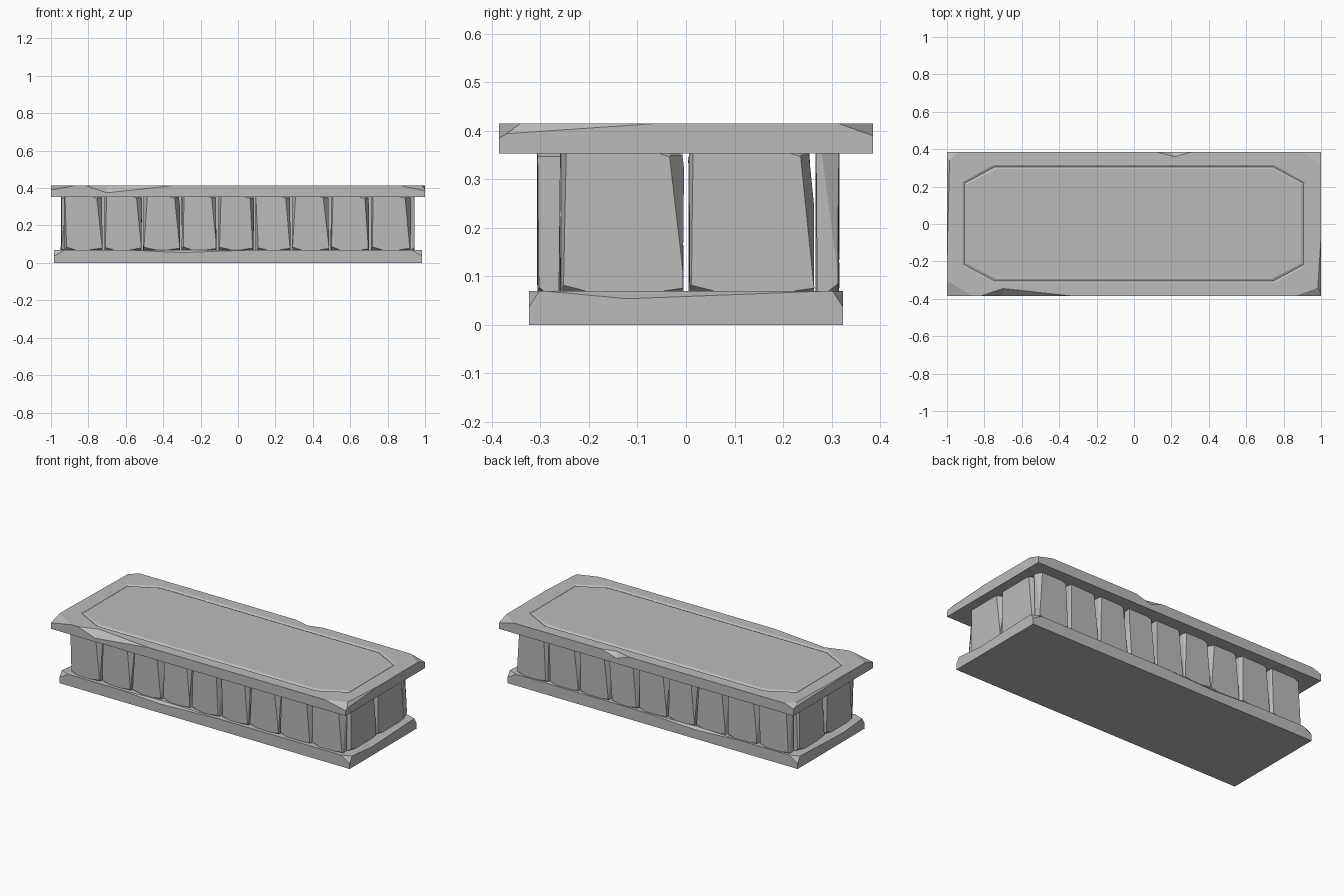
import bpy, bmesh, random
from math import pi
from mathutils import Matrix, Vector

random.seed(4)
if "Cube" in bpy.data.objects:
    bpy.data.objects.remove(bpy.data.objects["Cube"])

stone = bpy.data.materials.new("grey stone")
stone.use_nodes = True
GREY = (0.5, 0.5, 0.5, 1)
stone.diffuse_color = GREY
stone.node_tree.nodes["Principled BSDF"].inputs["Base Color"].default_value = GREY
stone.node_tree.nodes["Principled BSDF"].inputs["Roughness"].default_value = 0.9


def finish(bm, name):
    bmesh.ops.recalc_face_normals(bm, faces=bm.faces)
    mesh = bpy.data.meshes.new(name)
    bm.to_mesh(mesh)
    bm.free()
    mesh.materials.append(stone)
    obj = bpy.data.objects.new(name, mesh)
    bpy.context.collection.objects.link(obj)
    return obj


def box(lo, hi):
    lo, hi = Vector(lo), Vector(hi)
    bm = bmesh.new()
    bmesh.ops.create_cube(bm, size=1, matrix=Matrix.Translation((lo + hi) / 2)
                          @ Matrix.Diagonal((*(hi - lo), 1)))
    return bm


def add_hull(bm, points, outer):
    """Chip cutter: the hull of the points and a point beyond the outer edge."""
    pts = [Vector(p) for p in points]
    outer = Vector(outer)
    mean = sum(pts, Vector()) / len(pts)
    verts = [bm.verts.new(p) for p in pts + [outer * 2 - mean]]
    bmesh.ops.convex_hull(bm, input=verts)


def corner_chip(bm, corner, size):
    """Cuts off the top corner, by the given length along each edge."""
    x, y, z = corner
    sx, sy, sz = size
    ix, iy = (-1 if x > 0 else 1), (-1 if y > 0 else 1)
    add_hull(bm, [(x + ix * sx, y, z), (x, y + iy * sy, z), (x, y, z - sz)], corner)


def edge_chip(bm, a, b, top, face):
    """Breaks a dent in the edge a-b."""
    add_hull(bm, [a, b, top, face], (Vector(a) + Vector(b)) / 2)


def carve(obj, bm):
    cutter = finish(bm, "cutter")
    cutter.hide_render = True
    mod = obj.modifiers.new("carve", 'BOOLEAN')
    mod.operation, mod.solver, mod.object = 'DIFFERENCE', 'EXACT', cutter
    mod.use_self = True
    bpy.context.view_layer.objects.active = obj
    bpy.ops.object.modifier_apply(modifier=mod.name)
    bpy.data.objects.remove(cutter)


# Lid slab with broken corners and edges
LX, LY, LT = 1.0, 0.385, 0.415
lid = finish(box((-LX, -LY, 0.353), (LX, LY, LT)), "lid")
cut = bmesh.new()
for sx, sy, size in ((1, -1, (0.14, 0.05, 0.03)), (1, 1, (0.1, 0.07, 0.025)),
                     (-1, -1, (0.14, 0.08, 0.025)), (-1, 1, (0.06, 0.06, 0.02))):
    corner_chip(cut, (sx * LX, sy * LY, LT), size)
carve(lid, cut)
cut = bmesh.new()
corner_chip(cut, (LX, -LY, LT), (0.02, 0.32, 0.022))
corner_chip(cut, (-LX, LY, LT), (0.015, 0.6, 0.015))
edge_chip(cut, (-0.82, -LY, LT), (-0.33, -LY, LT), (-0.7, -0.345, LT), (-0.7, -LY, 0.375))
edge_chip(cut, (0.12, LY, LT), (0.31, LY, LT), (0.22, 0.36, LT), (0.2, LY, 0.385))
carve(lid, cut)

# Shallow eight-sided groove in the lid top
cut = bmesh.new()
rings = []
for inset, z in ((0, LT + 0.002), (0.014, LT - 0.006), (0.03, LT + 0.002)):
    ax, ay, bx, by = 0.92 - inset, 0.32 - inset, 0.75 - inset / 2, 0.225 - inset / 2
    quarter = [(ax, by), (bx, ay)]
    outline = quarter + [(-x, y) for x, y in quarter[::-1]]
    outline += [(-x, -y) for x, y in outline]
    rings.append([cut.verts.new((x, y, z)) for x, y in outline])
for r in range(3):
    p, q = rings[r], rings[(r + 1) % 3]
    for i in range(8):
        j = (i + 1) % 8
        cut.faces.new((p[i], p[j], q[j], q[i]))
carve(lid, cut)

# Base slab, worn along its upper edges
BX, BY, BT = 0.985, 0.324, 0.07
base = finish(box((-BX, -BY, 0), (BX, BY, BT)), "base")
cut = bmesh.new()
for sx in (-1, 1):
    for sy in (-1, 1):
        corner_chip(cut, (sx * BX, sy * BY, BT), (0.06, 0.022, 0.034))
    edge_chip(cut, (sx * BX, -0.295, BT), (sx * BX, 0.295, BT),
              (sx * (BX - 0.03), -0.1, BT), (sx * BX, -0.12, 0.054))
for sy in (-1, 1):
    edge_chip(cut, (-0.6, sy * BY, BT), (0.1, sy * BY, BT),
              (-0.3, sy * (BY - 0.015), BT), (-0.3, sy * BY, 0.055))
carve(base, cut)


def wall_block(name, u0, u1, face, turn):
    """Upright block, made facing the front and then turned to its side."""
    gap, depth, z0, z1 = 0.006, 0.043, 0.068, 0.355
    bm = box((u0 + gap, -face, z0), (u1 - gap, -face + depth, z1))
    for v in bm.verts:
        v.co.x += random.uniform(-0.003, 0.003)
        v.co.y += random.uniform(-0.003, 0.004)
    r = random.uniform
    # Worn edges: a point on each cut plane and the plane's outward direction
    worn = [((u1 - 0.016, -face, 0.18), (1, -r(0.4, 0.8), r(0.05, 0.12))),
            ((u1 - 0.05, -face, z1 - 0.004), (r(0.2, 0.4), -0.7, 1)),
            ((u1 - 0.03, -face, z1 - 0.008), (0.5, -0.3, 1)),
            ((u0 + 0.014, -face, 0.2), (-1, -r(0.4, 0.7), r(-0.08, 0.08))),
            ((u0 + 0.04, -face, z0 + 0.008), (-r(0.2, 0.4), -0.8, -1)),
            ((u1 - 0.05, -face, z0 + 0.004), (0.15, -0.9, -1))]
    for co, no in worn:
        geom = bm.verts[:] + bm.edges[:] + bm.faces[:]
        bmesh.ops.bisect_plane(bm, geom=geom, plane_co=co, plane_no=no, clear_outer=True)
        bmesh.ops.holes_fill(bm, edges=[e for e in bm.edges if e.is_boundary])
    bm.transform(Matrix.Rotation(turn, 4, 'Z'))
    finish(bm, name)


# Long walls of nine blocks, front and back
joints = (-0.935, -0.72, -0.51, -0.305, -0.11, 0.09, 0.285, 0.49, 0.705, 0.925)
for side, turn, face in (("front", 0, 0.304), ("back", pi, 0.314)):
    for i in range(len(joints) - 1):
        wall_block(f"{side}_block_{i + 1}", joints[i], joints[i + 1], face, turn)

# End walls of two blocks
for side, turn in (("left", pi / 2), ("right", -pi / 2)):
    for i, (u0, u1) in enumerate(((-0.263, 0.0), (0.0, 0.268))):
        wall_block(f"{side}_end_block_{i + 1}", u0, u1, 0.945, turn)
